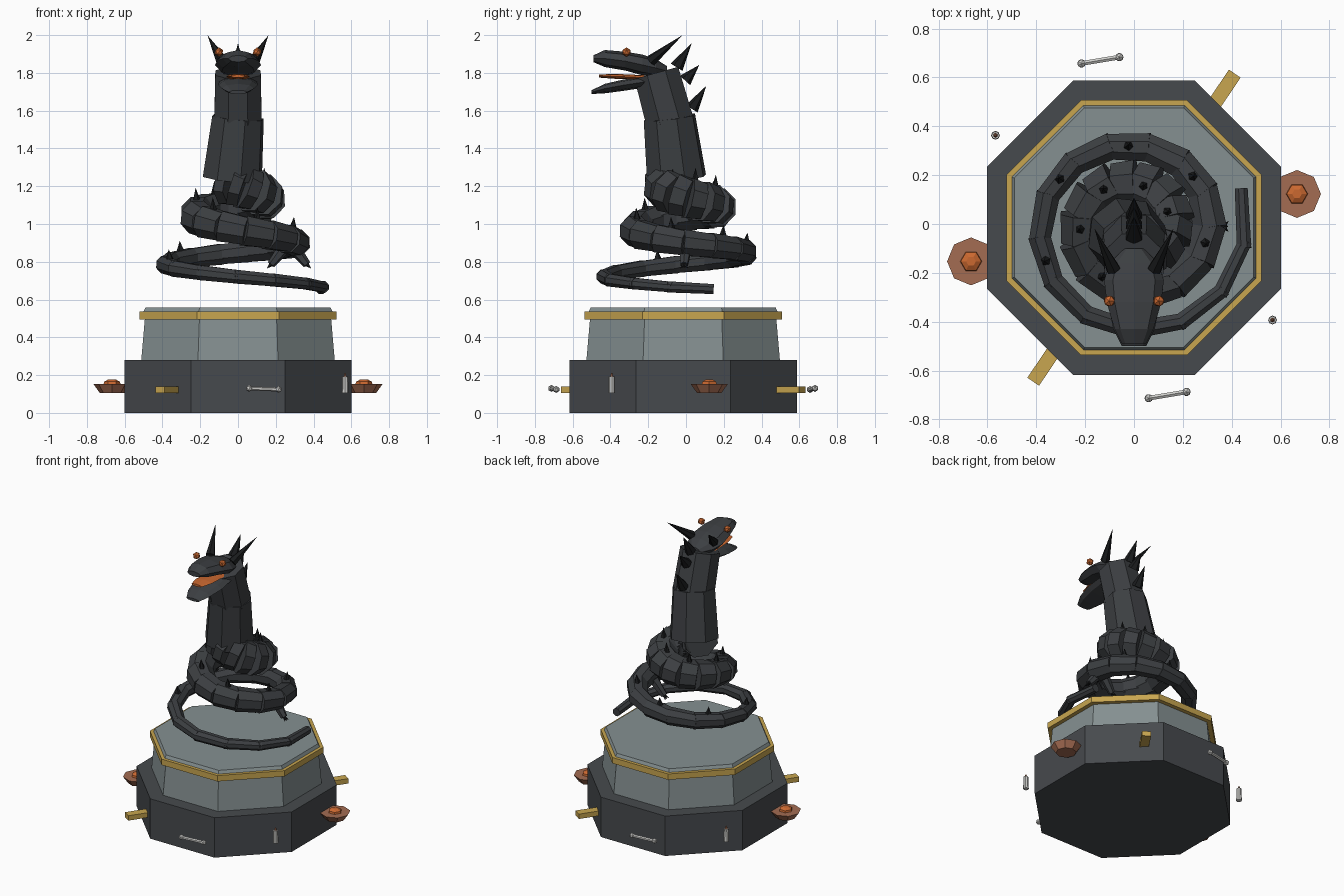
import bpy, bmesh, math
from mathutils import Vector, Matrix

if "Cube" in bpy.data.objects:
    bpy.data.objects.remove(bpy.data.objects["Cube"])

CY = -0.015  # plinth centre in y


def mat(name, r, g, b):
    m = bpy.data.materials.new(name)
    m.diffuse_color = (r, g, b, 1)
    m.use_nodes = True
    m.node_tree.nodes["Principled BSDF"].inputs["Base Color"].default_value = m.diffuse_color
    return m


SCALE = mat("scale_grey", 0.045, 0.049, 0.054)
SPIKE = mat("spike_black", 0.010, 0.011, 0.012)
STONE = mat("dark_stone", 0.062, 0.068, 0.075)
PALE = mat("pale_stone", 0.235, 0.28, 0.285)
GOLD = mat("gold", 0.58, 0.38, 0.08)
COPPER = mat("copper", 0.37, 0.15, 0.085)
EMBER = mat("ember_orange", 0.60, 0.14, 0.03)
BONE = mat("bone_white", 0.62, 0.62, 0.60)


def finish(name, bm, material):
    bmesh.ops.recalc_face_normals(bm, faces=bm.faces)
    me = bpy.data.meshes.new(name)
    bm.to_mesh(me)
    bm.free()
    me.materials.append(material)
    ob = bpy.data.objects.new(name, me)
    bpy.context.collection.objects.link(ob)
    return ob


def frustum(bm, a, b, ra, rb, n=8, roll=0.0):
    """Cone or cylinder from point a to point b."""
    a, b = Vector(a), Vector(b)
    d = b - a
    rot = d.to_track_quat('Z', 'Y').to_matrix().to_4x4()
    m = Matrix.Translation((a + b) / 2) @ rot @ Matrix.Rotation(roll, 4, 'Z')
    bmesh.ops.create_cone(bm, cap_ends=True, segments=n, radius1=ra, radius2=rb,
                          depth=d.length, matrix=m)


def ball(bm, c, r, flat=1.0):
    m = Matrix.Translation(c) @ Matrix.Diagonal((1, 1, flat, 1))
    bmesh.ops.create_icosphere(bm, subdivisions=1, radius=r, matrix=m)


def loft(name, sections, material):
    """Octagonal rings along y, each (y, z, half width, half height)."""
    bm = bmesh.new()
    rings = []
    for y, z, w, h in sections:
        rings.append([bm.verts.new((w * math.cos(k * math.pi / 4), y,
                                    z + h * math.sin(k * math.pi / 4))) for k in range(8)])
    for p, q in zip(rings, rings[1:]):
        for k in range(8):
            bm.faces.new((p[k], p[(k + 1) % 8], q[(k + 1) % 8], q[k]))
    bm.faces.new(rings[0])
    bm.faces.new(rings[-1])
    return finish(name, bm, material)


def tier(name, z0, z1, a0, a1, material):
    """Octagonal plinth layer given by its flat-to-centre distances."""
    bm = bmesh.new()
    c = math.cos(math.pi / 8)
    m = Matrix.Translation((0, CY, (z0 + z1) / 2)) @ Matrix.Rotation(math.pi / 8, 4, 'Z')
    bmesh.ops.create_cone(bm, cap_ends=True, segments=8, radius1=a0 / c, radius2=a1 / c,
                          depth=z1 - z0, matrix=m)
    finish(name, bm, material)


# Plinth
tier("plinth_base", 0, 0.28, 0.602, 0.602, STONE)
tier("plinth_upper", 0.28, 0.5, 0.512, 0.493, PALE)
tier("plinth_trim", 0.495, 0.536, 0.522, 0.522, GOLD)
tier("plinth_top", 0.53, 0.557, 0.503, 0.49, PALE)

# Offerings around the base, in opposite pairs
for tag, s in (("a", 1), ("b", -1)):
    def P(x, y, z):
        return Vector((s * x, CY + s * y, z))
    bm = bmesh.new()
    frustum(bm, P(0.667, 0.138, 0.106), P(0.667, 0.138, 0.152), 0.065, 0.098)
    finish("bowl_" + tag, bm, COPPER)
    bm = bmesh.new()
    frustum(bm, P(0.667, 0.138, 0.15), P(0.667, 0.138, 0.165), 0.045, 0.042, 6, math.pi / 6)
    frustum(bm, P(0.667, 0.138, 0.165), P(0.667, 0.138, 0.177), 0.042, 0.02, 6, math.pi / 6)
    finish("bowl_embers_" + tag, bm, EMBER)
    bm = bmesh.new()
    bmesh.ops.create_cube(bm, size=1, matrix=Matrix.Translation(P(0.365, 0.56, 0.123))
                          @ Matrix.Rotation(math.radians(56), 4, 'Z')
                          @ Matrix.Diagonal((0.17, 0.058, 0.034, 1)))
    finish("gold_bar_" + tag, bm, GOLD)
    bm = bmesh.new()
    e0, e1 = P(-0.215, 0.672, 0.124), P(-0.06, 0.698, 0.13)
    frustum(bm, e0, e1, 0.011, 0.011, 6)
    for e in (e0, e1):
        ball(bm, e, 0.019)
    finish("bone_" + tag, bm, BONE)
    bm = bmesh.new()
    frustum(bm, P(-0.567, 0.378, 0.105), P(-0.567, 0.378, 0.192), 0.018, 0.016)
    finish("candle_" + tag, bm, BONE)
    bm = bmesh.new()
    frustum(bm, P(-0.567, 0.378, 0.19), P(-0.567, 0.378, 0.211), 0.010, 0.003, 6)
    finish("candle_flame_" + tag, bm, COPPER)

# Coil: values at each quarter turn, clockwise from the right side
RAD = [0.46, 0.43, 0.385, 0.325, 0.31, 0.265, 0.22, 0.17, 0.14, 0.10, 0.07]
HGT = [0.66, 0.72, 0.79, 0.85, 0.90, 0.97, 1.05, 1.09, 1.14, 1.21, 1.24]
THK = [0.030, 0.040, 0.050, 0.061, 0.074, 0.083, 0.092, 0.102, 0.112, 0.12, 0.125]


def sample(tab, q):
    q = max(q, 0)
    i = min(int(q), len(tab) - 2)
    return tab[i] + (tab[i + 1] - tab[i]) * (q - i)


def coil(q):
    a = -q * math.pi / 2
    r = sample(RAD, q)
    return Vector((r * math.cos(a), r * math.sin(a) - 0.005, sample(HGT, q) - 0.02 * max(0, -q)))


STEP = 0.30
body, spikes = bmesh.new(), bmesh.new()
for i in range(32):
    q = -0.19 + i * STEP
    a, b = coil(q), coil(q + STEP)
    over = (b - a) * 0.07
    t = sample(THK, q)
    frustum(body, a - over, b + over, t * 0.95, t * 1.07, 8, math.pi / 8)
    if i > 5 and i % 2 == 0:
        m, h = (a + b) / 2, 0.035 + 0.25 * t
        up = Vector((m.x * 0.3, m.y * 0.3, 1)).normalized()
        frustum(spikes, m + up * t * 0.85, m + up * (t + h), 0.022, 0.0, 5)
finish("coiled_body", body, SCALE)
finish("coil_spikes", spikes, SPIKE)

# Neck
neck = bmesh.new()
frustum(neck, (-0.03, -0.05, 1.24), (0, -0.088, 1.565), 0.163, 0.142, 8, math.pi / 8)
frustum(neck, (0, -0.085, 1.54), (0, -0.157, 1.80), 0.136, 0.130, 8, math.pi / 8)
finish("neck", neck, SCALE)

# Small clawed legs under the coil
legs, claws = bmesh.new(), bmesh.new()
for s in (1, -1):
    foot = Vector((0.27 + s * 0.095, -0.01, 0.785))
    frustum(legs, (0.27 + s * 0.02, 0, 0.88), foot, 0.035, 0.022, 6)
    for k in (-1, 0, 1):
        frustum(claws, foot, foot + Vector((s * 0.022, k * 0.022, -0.02)), 0.012, 0, 5)
finish("legs", legs, SCALE)
finish("claws", claws, SPIKE)

# Head
loft("skull", [(-0.49, 1.875, 0.05, 0.018), (-0.43, 1.876, 0.08, 0.045),
               (-0.32, 1.862, 0.112, 0.050), (-0.23, 1.842, 0.122, 0.055),
               (-0.16, 1.826, 0.10, 0.048), (-0.10, 1.81, 0.04, 0.025)], SCALE)
loft("lower_jaw", [(-0.50, 1.698, 0.05, 0.010), (-0.43, 1.717, 0.085, 0.025),
                   (-0.33, 1.735, 0.105, 0.03), (-0.20, 1.755, 0.10, 0.03)], SCALE)
loft("tongue", [(-0.46, 1.783, 0.04, 0.008), (-0.38, 1.782, 0.062, 0.013),
                (-0.22, 1.775, 0.06, 0.013)], EMBER)

eyes, horns = bmesh.new(), bmesh.new()
for s in (1, -1):
    ball(eyes, (s * 0.101, -0.315, 1.91), 0.025)
    frustum(horns, (s * 0.085, -0.185, 1.865), (s * 0.162, -0.018, 2.0), 0.031, 0, 6)
finish("eyes", eyes, EMBER)
finish("horns", horns, SPIKE)

# Spine spikes down the back of the neck (y, z at base and tip)
spine = bmesh.new()
for y0, z0, y1, z1 in ((-0.05, 1.83, 0.03, 1.957), (-0.005, 1.76, 0.07, 1.842),
                       (0.03, 1.61, 0.108, 1.732)):
    frustum(spine, (0, y0, z0), (0, y1, z1), 0.037, 0, 6)
finish("spine_spikes", spine, SPIKE)
